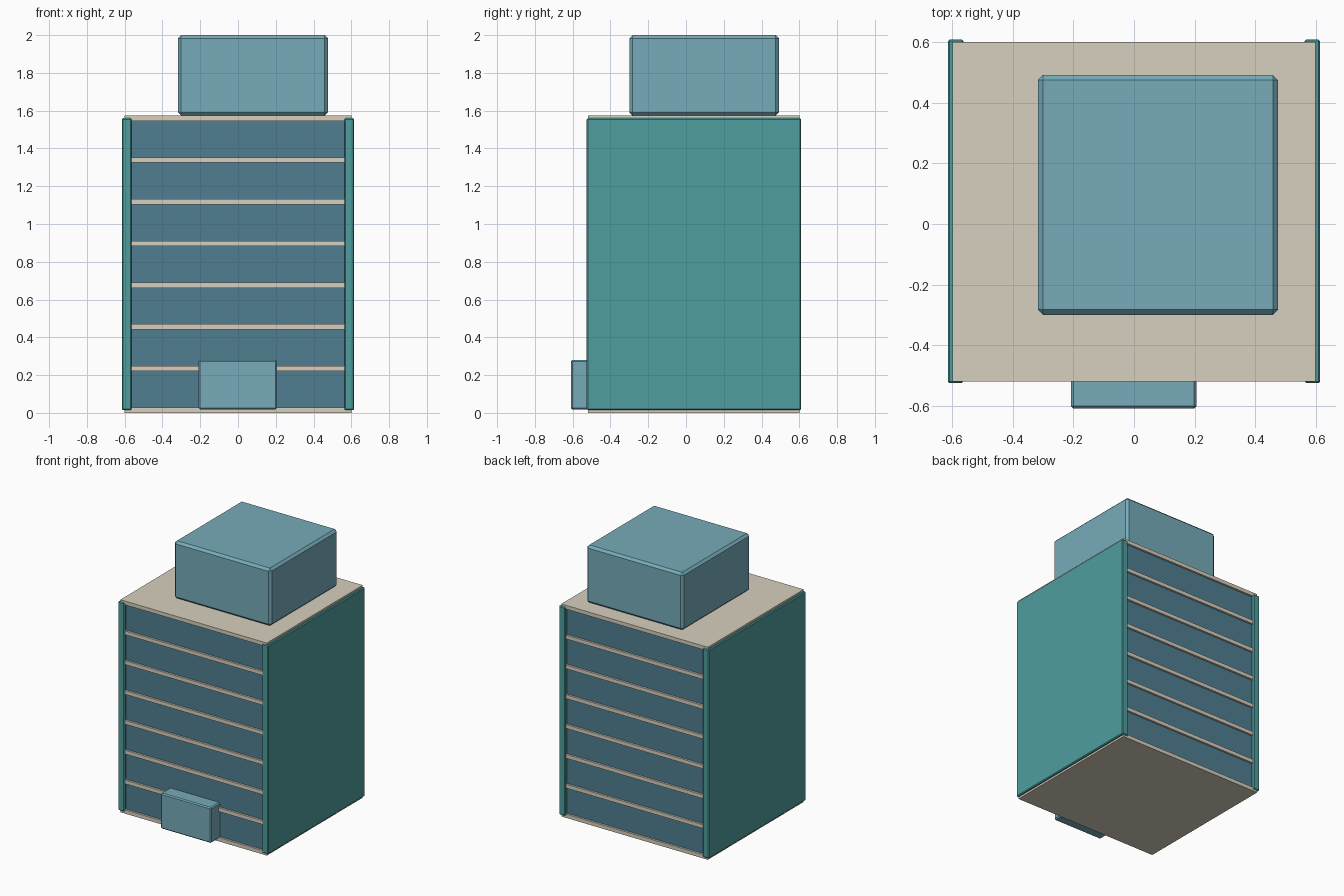
import bpy, bmesh

if "Cube" in bpy.data.objects:
    bpy.data.objects.remove(bpy.data.objects["Cube"])


def material(name, color):
    m = bpy.data.materials.new(name)
    m.diffuse_color = (*color, 1)
    m.use_nodes = True
    m.node_tree.nodes["Principled BSDF"].inputs["Base Color"].default_value = m.diffuse_color
    return m


CREAM = material("concrete", (0.68, 0.63, 0.52))
TEAL = material("teal_wall", (0.08, 0.34, 0.34))
GLASS = material("dark_glass", (0.08, 0.21, 0.29))
BLUE = material("pale_blue", (0.18, 0.41, 0.49))


def box(name, lo, hi, mat, bevel=0.0):
    bm = bmesh.new()
    bmesh.ops.create_cube(bm, size=1)
    for v in bm.verts:
        v.co = [(a + b) / 2 + c * (b - a) for a, b, c in zip(lo, hi, v.co)]
    mesh = bpy.data.meshes.new(name)
    bm.to_mesh(mesh)
    bm.free()
    mesh.materials.append(mat)
    obj = bpy.data.objects.new(name, mesh)
    bpy.context.collection.objects.link(obj)
    if bevel:
        mod = obj.modifiers.new("Bevel", 'BEVEL')
        mod.width, mod.segments = bevel, 1
    return obj


# Floor slabs with recessed glazing between them
FLOORS, PITCH, THICK = 7, 0.2208, 0.028
for i in range(FLOORS + 1):
    z = i * PITCH
    box(f"floor_slab_{i}", (-0.6, -0.52, z), (0.6, 0.602, z + THICK), CREAM)
    if i < FLOORS:
        box(f"glazing_{i}", (-0.58, -0.505, z + THICK), (0.58, 0.587, z + PITCH), GLASS)

# Solid side walls
for side, x0, x1 in (("left", -0.615, -0.563), ("right", 0.563, 0.615)):
    box(f"{side}_wall", (x0, -0.526, 0.014), (x1, 0.61, 1.56), TEAL, 0.006)

# Rooftop plant room and front entrance
box("plant_room", (-0.318, -0.3, 1.574), (0.476, 0.492, 2.0), BLUE, 0.017)
box("entrance", (-0.208, -0.61, 0.018), (0.206, -0.45, 0.281), BLUE, 0.008)
